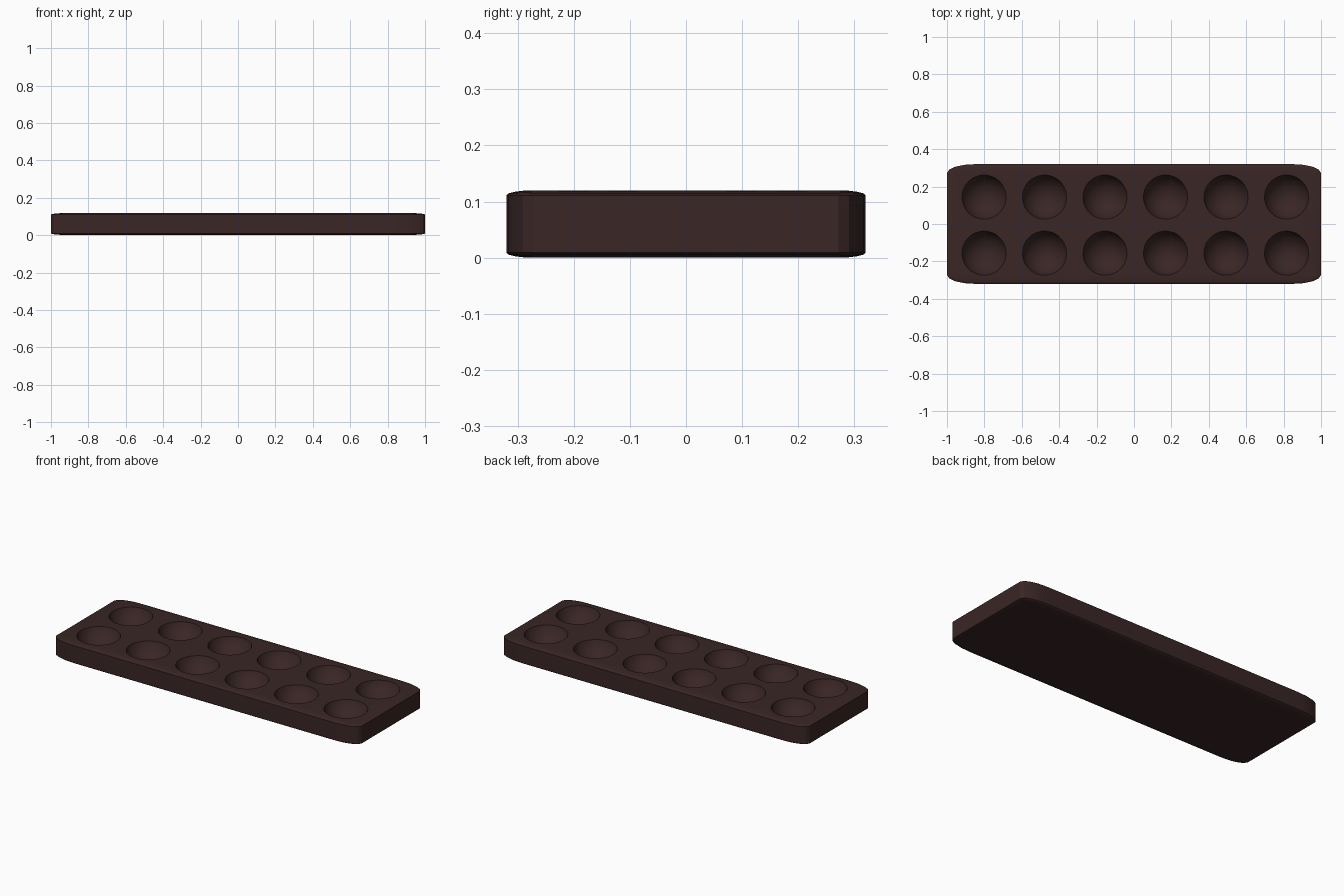
import bpy, bmesh
from mathutils import Matrix, Vector

cube = bpy.data.objects.get("Cube")
if cube:
    bpy.data.objects.remove(cube, do_unlink=True)

SIZE = Vector((2.0, 0.64, 0.12))
BOWL_R, BOWL_DEPTH = 0.118, 0.085

wood = bpy.data.materials.new("dark_wood")
wood.use_nodes = True
wood.diffuse_color = (0.042, 0.019, 0.019, 1)
wood.node_tree.nodes["Principled BSDF"].inputs["Base Color"].default_value = wood.diffuse_color


def make_object(name, bm):
    mesh = bpy.data.meshes.new(name)
    bm.to_mesh(mesh)
    bm.free()
    mesh.materials.append(wood)
    obj = bpy.data.objects.new(name, mesh)
    bpy.context.collection.objects.link(obj)
    return obj


# Board: rounded unit cube stretched to a plank, so the corners become elliptical
bm = bmesh.new()
bmesh.ops.create_cube(bm, size=1)
bmesh.ops.bevel(bm, geom=bm.edges[:], offset=0.075, segments=4, profile=0.5, affect='EDGES')
bmesh.ops.transform(bm, matrix=Matrix.Translation((0, 0, SIZE.z / 2)) @ Matrix.Diagonal(SIZE).to_4x4(), verts=bm.verts)
board = make_object("pit_board", bm)

# Bowl cutters: two rows of six, each a spherical cap below the board top
sphere_r = (BOWL_R ** 2 + BOWL_DEPTH ** 2) / (2 * BOWL_DEPTH)
bm = bmesh.new()
for y in (-0.156, 0.144):
    for i in range(6):
        centre = (-0.802 + 0.3235 * i, y, SIZE.z - BOWL_DEPTH + sphere_r)
        bmesh.ops.create_uvsphere(bm, u_segments=48, v_segments=32, radius=sphere_r,
                                  matrix=Matrix.Translation(centre))
cutter = make_object("bowl_cutter", bm)
cutter.hide_render = True

# Carve the bowls
cut = board.modifiers.new("bowls", 'BOOLEAN')
cut.operation = 'DIFFERENCE'
cut.solver = 'EXACT'
cut.object = cutter
bpy.context.view_layer.objects.active = board
board.select_set(True)
bpy.ops.object.modifier_apply(modifier=cut.name)
bpy.data.objects.remove(cutter, do_unlink=True)
bpy.ops.object.shade_smooth_by_angle(angle=0.5)
